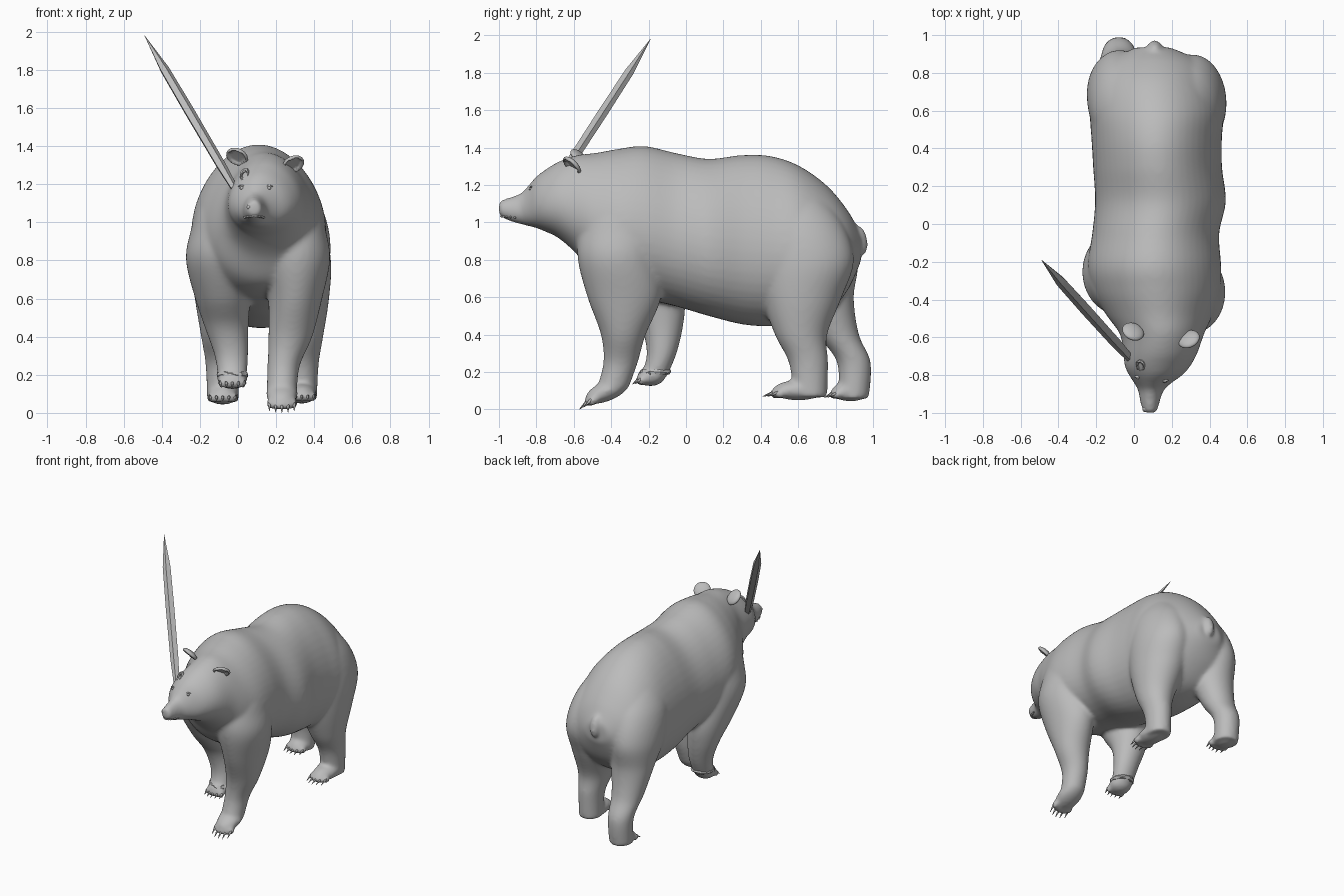
import bpy, bmesh, math, random
from mathutils import Matrix, Vector

cube = bpy.data.objects.get("Cube")
if cube:
    bpy.data.objects.remove(cube, do_unlink=True)
random.seed(4)

fur = bpy.data.materials.new("plain_grey")
fur.use_nodes = True
grey = (0.5, 0.5, 0.5, 1)
fur.diffuse_color = grey
fur.node_tree.nodes["Principled BSDF"].inputs["Base Color"].default_value = grey


def finish(name, bm, smooth=True):
    """Turn a bmesh into a named object with the shared material."""
    bmesh.ops.recalc_face_normals(bm, faces=bm.faces)
    for face in bm.faces:
        face.smooth = smooth
    mesh = bpy.data.meshes.new(name)
    bm.to_mesh(mesh)
    bm.free()
    mesh.materials.append(fur)
    obj = bpy.data.objects.new(name, mesh)
    bpy.context.collection.objects.link(obj)
    return obj


def spline(rows, steps):
    """Catmull-Rom interpolation through the section rows."""
    result = []
    for i in range(len(rows) - 1):
        quad = [rows[max(i - 1, 0)], rows[i], rows[i + 1], rows[min(i + 2, len(rows) - 1)]]
        for k in range(steps):
            t = k / steps
            result.append([b + 0.5 * t * (c - a + t * (2*a - 5*b + 4*c - d + t * (3*(b - c) + d - a)))
                           for a, b, c, d in zip(*quad)])
    return result + [list(rows[-1])]


def loft(bm, rows, place, sides=48, steps=6):
    """Closed skin through rings; place(row, cos, sin) gives each point."""
    rings = []
    for row in spline(rows, steps):
        angles = [math.tau * k / sides for k in range(sides)]
        rings.append([bm.verts.new(place(row, math.cos(a), math.sin(a))) for a in angles])
    for low, high in zip(rings, rings[1:]):
        for k in range(sides):
            n = (k + 1) % sides
            bm.faces.new((low[k], low[n], high[n], high[k]))
    bm.faces.new(rings[0])
    bm.faces.new(rings[-1])


def ball(bm, matrix, radii, at=(0, 0, 0)):
    shape = matrix @ Matrix.Translation(at) @ Matrix.Diagonal((*radii, 1))
    return bmesh.ops.create_uvsphere(bm, u_segments=24, v_segments=14, radius=1, matrix=shape)["verts"]


def torso_point(row, c, s):
    y, x, w, top, bottom = row
    return (x + w * c * (1 - 0.14 * s), y, (top + bottom) / 2 + (top - bottom) / 2 * s)


def limb_point(row, c, s):
    z, x, y, rx, ry = row
    return (x + rx * c, y + ry * s, z)


# Torso and head sections from nose to rump: y, x, half width, top, bottom
torso = [
    (-1.0, .085, .024, 1.108, 1.045), (-.985, .085, .04, 1.12, 1.027),
    (-.93, .085, .054, 1.138, 1.003), (-.88, .09, .068, 1.158, .99),
    (-.84, .1, .1, 1.2, .98), (-.8, .115, .14, 1.245, .97),
    (-.75, .125, .173, 1.283, .95), (-.68, .14, .195, 1.325, .915),
    (-.58, .148, .222, 1.36, .825), (-.48, .135, .28, 1.372, .69),
    (-.35, .12, .335, 1.395, .62), (-.22, .108, .35, 1.408, .59),
    (-.05, .115, .333, 1.37, .55), (.12, .14, .343, 1.34, .5),
    (.3, .125, .338, 1.36, .455), (.45, .12, .342, 1.355, .445),
    (.6, .12, .35, 1.305, .46), (.75, .11, .318, 1.2, .51),
    (.86, .11, .24, 1.07, .63), (.935, .1, .09, .94, .79)]

# Leg sections from shoulder or hip down: z, x, y, x radius, y radius
legs = {
    "front_left": [
        (1.25, .22, -.3, .1, .13), (1.1, .275, -.33, .15, .19), (.95, .295, -.35, .168, .22),
        (.8, .305, -.36, .178, .218), (.6, .3, -.33, .142, .197), (.4, .275, -.335, .115, .12),
        (.25, .24, -.35, .085, .092), (.12, .23, -.39, .08, .085)],
    "front_right": [
        (1.25, .02, -.28, .1, .13), (1.1, -.05, -.28, .15, .19), (.95, -.08, -.26, .17, .22),
        (.8, -.095, -.25, .178, .21), (.6, -.08, -.18, .145, .175), (.45, -.06, -.13, .115, .115),
        (.3, -.035, -.13, .088, .08), (.18, -.03, -.17, .075, .07)],
    "hind_left": [
        (1.18, .22, .54, .12, .16), (1.0, .285, .6, .16, .235), (.8, .31, .64, .178, .258),
        (.6, .308, .62, .17, .213), (.4, .325, .615, .122, .14), (.25, .335, .655, .088, .105),
        (.065, .335, .665, .08, .09)],
    "hind_right": [
        (1.18, .01, .54, .12, .16), (1.0, -.055, .61, .16, .235), (.8, -.075, .68, .175, .24),
        (.6, -.075, .745, .152, .152), (.4, -.08, .815, .114, .11), (.25, -.08, .898, .09, .09),
        (.06, -.08, .895, .083, .083)]}

# Feet: position, downward pitch, width scale, length scale
feet = {
    "front_left": ((.23, -.42, .1), .4, 1.05, 1),
    "front_right": ((-.03, -.185, .178), .1, 1, .6),
    "hind_left": ((.335, .6, .102), 0, 1, 1.08),
    "hind_right": ((-.08, .88, .097), 0, 1.04, .8)}

# One continuous hide: torso, legs, feet, toes and tail
skin = bmesh.new()
loft(skin, torso, torso_point)
for leg, rows in legs.items():
    loft(skin, rows, limb_point)
    spot, pitch, wide, long = feet[leg]
    frame = Matrix.Translation(spot) @ Matrix.Rotation(pitch, 4, "X") @ Matrix.Diagonal((wide, long, 1, 1))
    ball(skin, frame, (.08, .128, .054))
    claws = bmesh.new()
    for k in range(-2, 3):
        reach = -.115 + .006 * k * k
        ball(skin, frame, (.019, .03, .026), (.03 * k, reach, -.018))
        aim = Matrix.Translation((.031 * k, reach - .035, -.022)) @ Matrix.Rotation(1.95, 4, "X")
        bmesh.ops.create_cone(claws, segments=8, radius1=.01, radius2=.001, depth=.06,
                              cap_ends=True, matrix=frame @ aim)
    finish("claws_" + leg, claws)
ball(skin, Matrix.Translation((.11, .935, .905)) @ Matrix.Rotation(.2, 4, "X"), (.038, .035, .08))
body = finish("bear_body", skin)
remesh = body.modifiers.new("blend_parts", "REMESH")
remesh.mode = "VOXEL"
remesh.voxel_size = .012
remesh.use_smooth_shade = True
relax = body.modifiers.new("soften", "SMOOTH")
relax.factor = .5
relax.iterations = 12

bpy.context.view_layer.update()
solid = body.evaluated_get(bpy.context.evaluated_depsgraph_get())


def on_face(x, z):
    """Point on the front of the head at the given x and z."""
    hit, point, _, _ = solid.ray_cast(Vector((x, -2, z)), Vector((0, 1, 0)))
    return point if hit else Vector((x, -.8, z))


# Cupped ears leaning forward from the back of the head
for side, spot, turn in (("right", (-.005, -.57, 1.345), -.45), ("left", (.29, -.61, 1.305), .45)):
    ear = bmesh.new()
    for v in ball(ear, Matrix(), (1, 1, 1)):
        if v.co.y < 0 and math.hypot(v.co.x, v.co.z) < .8:
            v.co.y *= -.2
    lean = Matrix.Rotation(turn, 4, "Z") @ Matrix.Rotation(.75, 4, "X")
    ear.transform(Matrix.Translation(spot) @ lean @ Matrix.Diagonal((.06, .024, .06, 1)))
    finish("ear_" + side, ear)

# Eyes with brow lids
for side, x in (("right", .02), ("left", .163)):
    eye = bmesh.new()
    spot = Matrix.Translation(on_face(x, 1.18))
    ball(eye, spot, (.011, .007, .008))
    ball(eye, spot, (.02, .007, .006), (0, .006, .01))
    finish("eye_" + side, eye)

# Nose pad and nostril wings
nose = bmesh.new()
tip = Matrix.Translation((.08, -.977, 1.088))
ball(nose, tip, (.034, .021, .02))
for x in (-.022, .022):
    ball(nose, tip, (.013, .016, .013), (x, -.003, -.008))
finish("nose", nose)

# Lips follow the muzzle
lips = bmesh.new()
for k in range(-6, 7):
    x = .085 + .008 * k
    ball(lips, Matrix.Translation(on_face(x, 1.033 - .0002 * k * k)), (.009, .007, .006))
finish("lips", lips)


def ragged_ring(name, matrix, major, minor, jitter):
    """Torn, uneven ring of hide."""
    bm = bmesh.new()
    rings = [(a * math.tau / 20, b * math.tau / 6) for a in range(20) for b in range(6)]
    verts = []
    for a, b in rings:
        r = major + minor * math.cos(b) + random.uniform(-jitter, jitter)
        height = minor * math.sin(b) + random.uniform(-jitter, jitter)
        verts.append(bm.verts.new((r * math.cos(a), r * math.sin(a), height)))
    for a in range(20):
        for b in range(6):
            n, m = (a + 1) % 20 * 6, (b + 1) % 6
            bm.faces.new((verts[a * 6 + b], verts[n + b], verts[n + m], verts[a * 6 + m]))
    bm.transform(matrix)
    finish(name, bm, False)


# Forehead wound and torn ankle
brow = Matrix.Translation(on_face(.035, 1.25)) @ Matrix.Rotation(.85, 4, "X") @ Matrix.Rotation(-.4, 4, "Y")
ragged_ring("forehead_wound", brow @ Matrix.Diagonal((.8, 1.3, 1, 1)), .025, .009, .002)
ragged_ring("torn_ankle", Matrix.Translation((-.03, -.165, .2)), .07, .014, .006)

# Faceted spike lodged in the side of the head
base, point = Vector((-.02, -.71, 1.18)), Vector((-.49, -.19, 1.98))
axis = point - base
spike = bmesh.new()
loft(spike, [(0, .022), (.15, .03), (.5, .032), (.78, .029), (1, .001)],
     lambda row, c, s: (row[1] * c, row[1] * .8 * s, row[0] * axis.length), sides=5, steps=1)
spike.transform(Matrix.Translation(base) @ axis.to_track_quat("Z", "Y").to_matrix().to_4x4())
finish("spike", spike, False)
